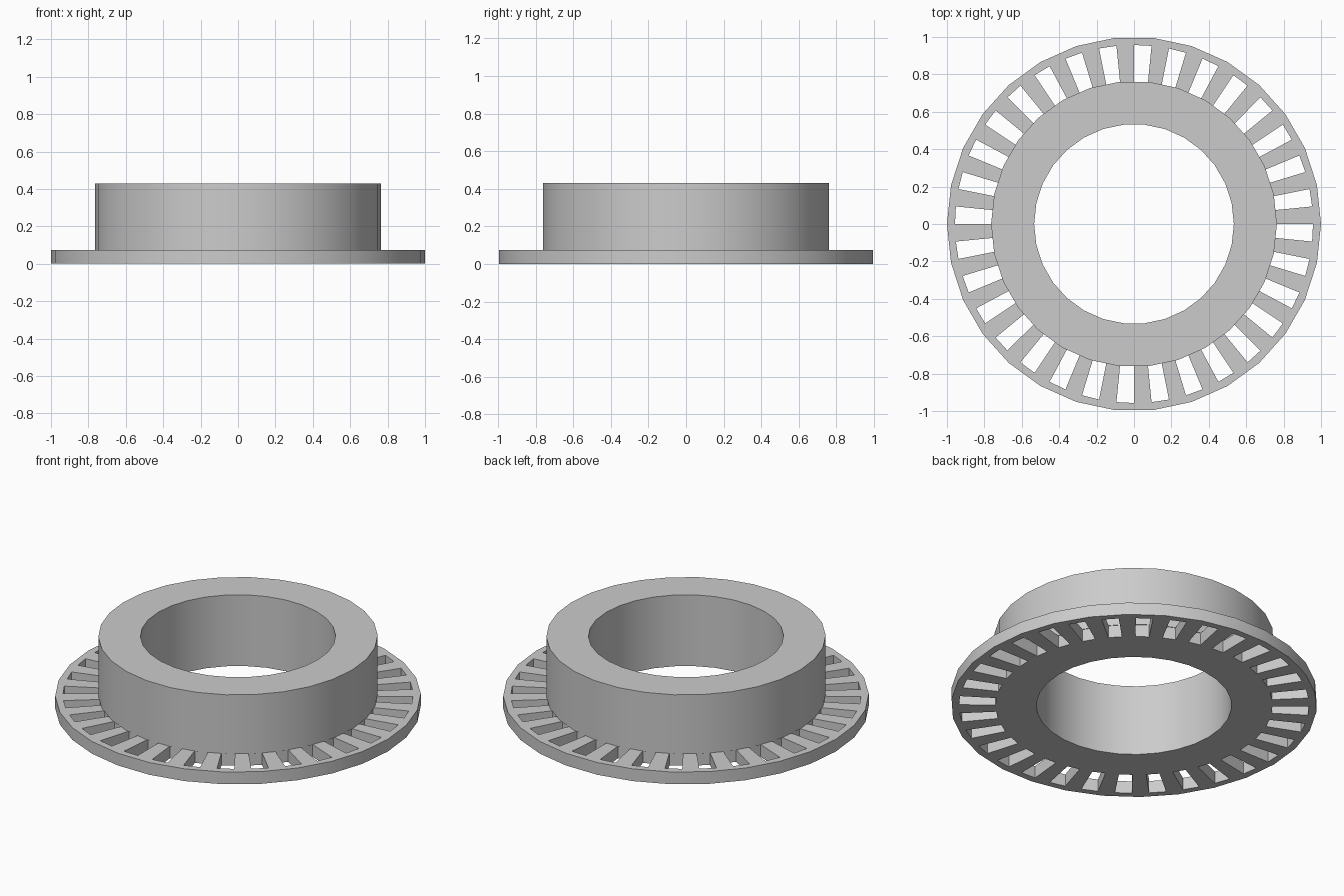
import bpy, math

if "Cube" in bpy.data.objects:
    bpy.data.objects.remove(bpy.data.objects["Cube"])

SIDES = 30          # sides of the round bodies
SLOTS = 32          # openings in the flange
R_BORE, R_HUB, R_FLANGE = 0.534, 0.764, 1.0
R_SLOT_IN, R_SLOT_OUT = 0.757, 0.957
Z_FLANGE, Z_TOP = 0.074, 0.43

grey = bpy.data.materials.new("light grey")
grey.diffuse_color = (0.6, 0.6, 0.6, 1)
grey.use_nodes = True
grey.node_tree.nodes["Principled BSDF"].inputs["Base Color"].default_value = grey.diffuse_color


def make(name, verts, faces):
    mesh = bpy.data.meshes.new(name)
    mesh.from_pydata(verts, [], faces)
    mesh.materials.append(grey)
    obj = bpy.data.objects.new(name, mesh)
    bpy.context.collection.objects.link(obj)
    return obj


def ring(name, r_in, r_out, z0, z1):
    """Tube with a rectangular section."""
    profile = [(r_in, z0), (r_out, z0), (r_out, z1), (r_in, z1)]
    verts, faces = [], []
    for i in range(SIDES):
        a = 2 * math.pi * i / SIDES
        verts += [(r * math.cos(a), r * math.sin(a), z) for r, z in profile]
        n = (i + 1) % SIDES
        for k in range(4):
            m = (k + 1) % 4
            faces.append((i * 4 + k, n * 4 + k, n * 4 + m, i * 4 + m))
    # reverse so that the normals point outwards
    return make(name, verts, [f[::-1] for f in faces])


# Flat flange and raised hub
flange = ring("flange", R_BORE, R_FLANGE, 0, Z_FLANGE)
hub = ring("hub", R_BORE, R_HUB, Z_FLANGE, Z_TOP)

# Wedge cutters, each half a pitch wide, ending on the axes
verts, faces = [], []
pitch = 2 * math.pi / SLOTS
for i in range(SLOTS):
    a1 = i * pitch
    a0 = a1 - pitch / 2
    b = len(verts)
    for z in (-0.1, Z_FLANGE + 0.1):
        for r, a in ((R_SLOT_IN, a0), (R_SLOT_OUT, a0), (R_SLOT_OUT, a1), (R_SLOT_IN, a1)):
            verts.append((r * math.cos(a), r * math.sin(a), z))
    faces += [(b + 3, b + 2, b + 1, b), (b + 4, b + 5, b + 6, b + 7)]
    faces += [(b + k, b + (k + 1) % 4, b + 4 + (k + 1) % 4, b + 4 + k) for k in range(4)]
cutter = make("slot_cutter", verts, faces)

# Cut the slots, then drop the cutter
mod = flange.modifiers.new("slots", 'BOOLEAN')
mod.operation = 'DIFFERENCE'
mod.solver = 'EXACT'
mod.object = cutter
bpy.context.view_layer.objects.active = flange
flange.select_set(True)
bpy.ops.object.modifier_apply(modifier="slots")
bpy.data.objects.remove(cutter)

# Smooth round walls with sharp rims
for obj in (flange, hub):
    bpy.ops.object.select_all(action='DESELECT')
    obj.select_set(True)
    bpy.context.view_layer.objects.active = obj
    bpy.ops.object.shade_smooth_by_angle(angle=math.radians(30))
